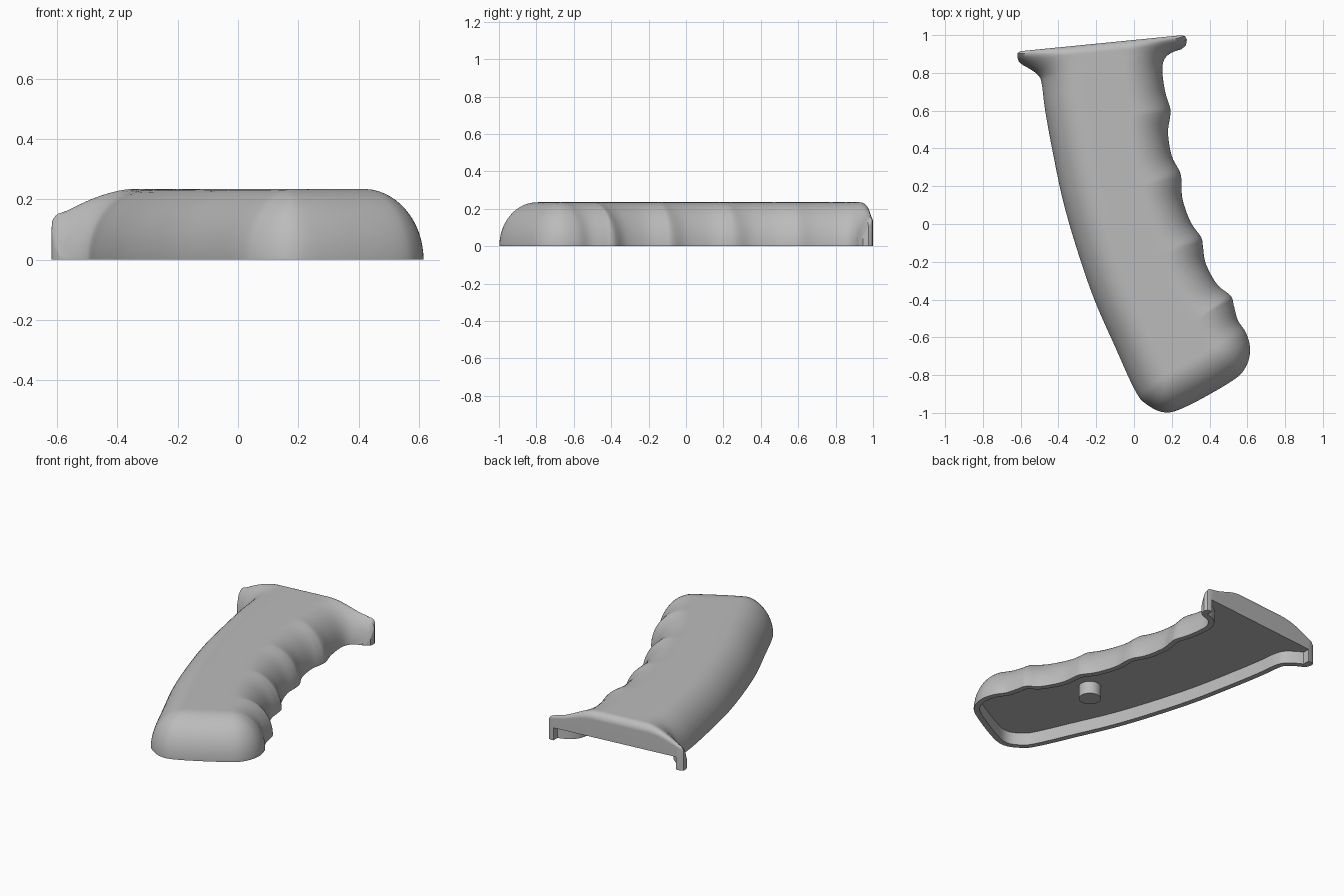
import bpy, bmesh, math
from mathutils import Vector
from mathutils.geometry import intersect_point_line

if "Cube" in bpy.data.objects:
    bpy.data.objects.remove(bpy.data.objects["Cube"])

HEIGHT, FILLET, LIP = 0.235, 0.2, 0.045
WALL, CEILING = 0.035, 0.08

grey = bpy.data.materials.new("grey plastic")
grey.use_nodes = True
colour = (0.5, 0.5, 0.5, 1)
grey.diffuse_color = colour
grey.node_tree.nodes["Principled BSDF"].inputs["Base Color"].default_value = colour


def points(pairs):
    return [Vector(p) for p in pairs]


# Finger grooves, butt and palm edge, from the left flange round to the right one
side = points([
    (.25, .925), (.195, .905), (.16, .87), (.15, .81), (.165, .7), (.192, .61), (.19, .56),
    (.18, .48), (.2, .36), (.243, .275), (.252, .22), (.257, .13), (.3, .01),
    (.355, -.07), (.365, -.12), (.38, -.21), (.44, -.32), (.512, -.38), (.528, -.43),
    (.55, -.51), (.595, -.58), (.615, -.67), (.59, -.76), (.52, -.83), (.3, -.955),
    (.17, -.998), (.06, -.95), (0, -.87), (-.1, -.65), (-.21, -.4), (-.3, -.14), (-.375, .12),
    (-.43, .38), (-.47, .6), (-.488, .74), (-.505, .785), (-.55, .82), (-.59, .842)])
# Flange tips and the straight back edge
tip_right = points([(-.59, .842), (-.61, .86), (-.618, .885), (-.617, .905), (-.6, .915)])
tip_left = points([(.25, .999), (.27, .995), (.28, .975), (.275, .945), (.25, .925)])
spine = points([(-.16, .87), (-.125, .45), (-.015, 0), (.155, -.4), (.27, -.68)])


def smooth(ctrl, steps):
    """Catmull-Rom curve through the control points."""
    pts = [2 * ctrl[0] - ctrl[1]] + ctrl + [2 * ctrl[-1] - ctrl[-2]]
    out = []
    for a, b, c, d in zip(pts, pts[1:], pts[2:], pts[3:]):
        for k in range(steps):
            t = k / steps
            out.append(b + (c - a) * t / 2 + (2 * a - 5 * b + 4 * c - d) * t * t / 2
                       + (3 * b - a - 3 * c + d) * t ** 3 / 2)
    return out + [ctrl[-1]]


def nearest(p, line):
    best = None
    for a, b in zip(line, line[1:]):
        f = min(1, max(0, intersect_point_line(p, a, b)[1]))
        q = a.lerp(b, f)
        if best is None or (q - p).length_squared < (best - p).length_squared:
            best = q
    return best


def quarter(d, radius):
    return math.sqrt(max(0, 1 - max(0, 1 - d / radius) ** 2))


curve = smooth(side, 5)
back = [tip_right[-1].lerp(tip_left[0], k / 30) for k in range(1, 30)]
cut_edge = tip_right + back + tip_left
outline = curve + cut_edge[1:-1]
side_edge = points([(.4, .96)]) + curve + points([(-.7, .86)])


def surface(p):
    """Rounded height from the sides, with a tighter lip along the back."""
    d_side = (nearest(p, side_edge) - p).length
    d_back = (nearest(p, cut_edge) - p).length
    z = HEIGHT * quarter(d_side, FILLET) - LIP * (1 - quarter(d_back, LIP))
    return max(z, 0.01)


def finish(name, bm):
    bmesh.ops.recalc_face_normals(bm, faces=bm.faces)
    mesh = bpy.data.meshes.new(name)
    bm.to_mesh(mesh)
    bm.free()
    mesh.materials.append(grey)
    obj = bpy.data.objects.new(name, mesh)
    bpy.context.collection.objects.link(obj)
    return obj


def loft(name, rings):
    """Closed solid through equal rings of points."""
    bm = bmesh.new()
    loops = [[bm.verts.new(p) for p in ring] for ring in rings]
    for low, high in zip(loops, loops[1:]):
        for i in range(len(low)):
            bm.faces.new((low[i - 1], low[i], high[i], high[i - 1]))
    bm.faces.new(loops[0])
    bm.faces.new(loops[-1])
    return finish(name, bm)


# Outer body: rings shrinking from the outline towards the spine
centres = [nearest(p, spine) for p in outline]
rings = [[(p.x, p.y, 0) for p in outline]]
COUNT = 20
for k in range(COUNT + 1):
    t = 0.9 * (1 - math.cos(math.pi / 2 * k / COUNT))
    ring = [p.lerp(c, t) for p, c in zip(outline, centres)]
    rings.append([(p.x, p.y, surface(p)) for p in ring])
body = loft("grip_shell", rings)

# Hollow underside, open at the back
inner = []
for i, p in enumerate(side):
    tangent = side[min(i + 1, len(side) - 1)] - side[max(i - 1, 0)]
    inner.append(p + Vector((tangent.y, -tangent.x)).normalized() * WALL)
inner = smooth(inner, 5)
inner += [Vector((inner[-1].x, 1.2)), Vector((inner[0].x, 1.2))]
cutter = loft("cavity_cutter", [[(p.x, p.y, z) for p in inner] for z in (-0.1, CEILING)])
cutter.hide_render = True

bpy.context.view_layer.objects.active = body
body.select_set(True)
boolean = body.modifiers.new("cavity", "BOOLEAN")
boolean.object = cutter
boolean.operation = "DIFFERENCE"
boolean.solver = "EXACT"
bpy.ops.object.modifier_apply(modifier=boolean.name)
bpy.data.objects.remove(cutter)

# Locating peg inside the hollow
bm = bmesh.new()
bmesh.ops.create_cone(bm, cap_ends=True, segments=40, radius1=.065, radius2=.065, depth=.1)
bmesh.ops.translate(bm, verts=bm.verts, vec=(.13, -.25, .05))
peg = finish("locating_peg", bm)

for obj in (body, peg):
    obj.select_set(True)
bpy.ops.object.shade_smooth_by_angle(angle=math.radians(35))
